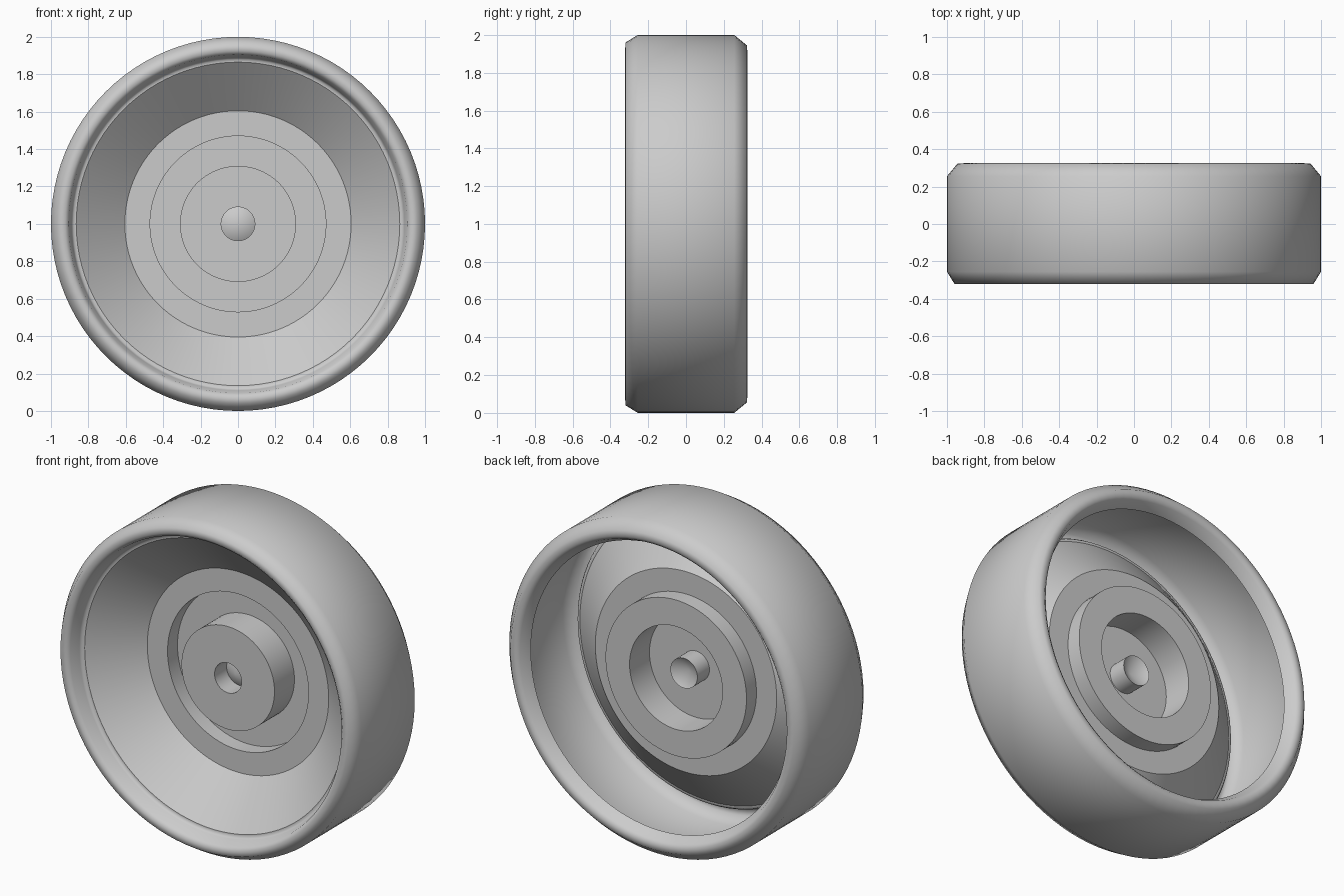
import bpy
import bmesh
import math

SEGMENTS = 96

cube = bpy.data.objects.get("Cube")
if cube:
    bpy.data.objects.remove(cube, do_unlink=True)

grey = bpy.data.materials.new("plain_grey")
grey.use_nodes = True
colour = (0.6, 0.6, 0.6, 1)
grey.diffuse_color = colour
grey.node_tree.nodes["Principled BSDF"].inputs["Base Color"].default_value = colour


def revolve(name, profile, sharp_angle):
    """Spin (radius, y) points about the wheel axis as an open shell."""
    bm = bmesh.new()
    verts = [bm.verts.new((r, y, 1)) for r, y in profile]
    edges = [bm.edges.new(pair) for pair in zip(verts, verts[1:])]
    bmesh.ops.spin(bm, geom=verts + edges, cent=(0, 0, 1), axis=(0, 1, 0),
                   angle=math.tau, steps=SEGMENTS, use_merge=True)
    bmesh.ops.remove_doubles(bm, verts=bm.verts, dist=0.0001)
    bmesh.ops.recalc_face_normals(bm, faces=bm.faces)
    # Face the shell outward and to the front
    bm.normal_update()
    facing = sum(f.normal.dot((f.calc_center_median().x, -1.5,
                               f.calc_center_median().z - 1)) * f.calc_area()
                 for f in bm.faces)
    if facing < 0:
        bmesh.ops.reverse_faces(bm, faces=bm.faces)
    mesh = bpy.data.meshes.new(name)
    bm.to_mesh(mesh)
    bm.free()
    obj = bpy.data.objects.new(name, mesh)
    bpy.context.collection.objects.link(obj)
    mesh.materials.append(grey)
    bpy.ops.object.select_all(action="DESELECT")
    obj.select_set(True)
    bpy.context.view_layer.objects.active = obj
    bpy.ops.object.shade_smooth_by_angle(angle=math.radians(sharp_angle))
    return obj


# Hollow tyre: back lip, tread, front lip and inner bead
revolve("tyre_shell", [(0.86, 0.25), (0.89, 0.31), (0.91, 0.325), (0.945, 0.322),
                       (1, 0.255), (1, -0.255), (0.96, -0.32), (0.925, -0.322),
                       (0.905, -0.305), (0.89, -0.24), (0.88, -0.225),
                       (0.865, -0.225)], 89)

# Sloping dish, flat web with a ring groove, and raised hub
revolve("dish", [(0.865, -0.225), (0.605, 0)], 30)
revolve("web", [(0.605, 0), (0.47, 0), (0.47, 0.095), (0.31, 0.095)], 30)
revolve("hub", [(0.31, 0.095), (0.31, -0.095), (0.09, -0.095)], 30)

# Blind axle socket with a conical end
revolve("axle_socket", [(0.09, -0.095), (0.09, 0.02), (0, -0.03)], 30)
